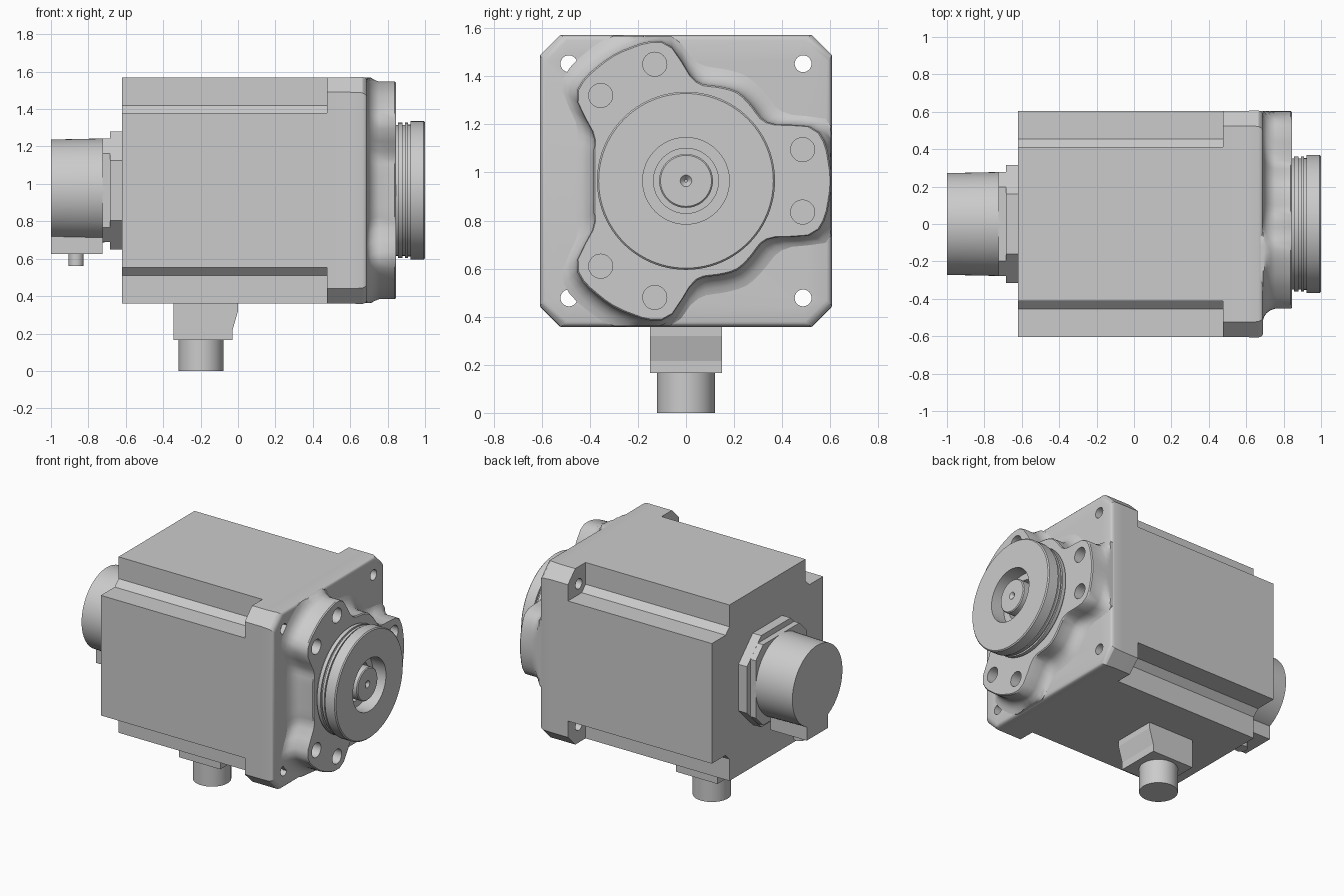
import bpy, bmesh
from math import sin, cos, pi, radians

if "Cube" in bpy.data.objects:
    bpy.data.objects.remove(bpy.data.objects["Cube"])

CZ = 0.965  # height of the motor axis


def loft(name, rings):
    """Skin a list of equal-length vertex rings and cap both ends."""
    bm = bmesh.new()
    vr = [[bm.verts.new(p) for p in r] for r in rings]
    n = len(vr[0])
    for a, b in zip(vr, vr[1:]):
        for i in range(n):
            j = (i + 1) % n
            bm.faces.new((a[i], a[j], b[j], b[i]))
    bm.faces.new(vr[0][::-1])
    bm.faces.new(vr[-1])
    bmesh.ops.recalc_face_normals(bm, faces=bm.faces)
    me = bpy.data.meshes.new(name)
    bm.to_mesh(me)
    bm.free()
    ob = bpy.data.objects.new(name, me)
    bpy.context.collection.objects.link(ob)
    return ob


def activate(ob):
    bpy.ops.object.select_all(action='DESELECT')
    ob.select_set(True)
    bpy.context.view_layer.objects.active = ob


def smooth(ob, angle=30):
    activate(ob)
    bpy.ops.object.shade_smooth_by_angle(angle=radians(angle))
    return ob


def ring_x(pts, x):
    return [(x, y, CZ + z) for y, z in pts]


def circle(r, n=64):
    return [(r * cos(2 * pi * i / n), r * sin(2 * pi * i / n)) for i in range(n)]


def octagon(h, c):
    q = [(h, c - h), (h, h - c), (h - c, h), (c - h, h)]
    return q + [(-y, -z) for y, z in q]


def lathe_x(name, profile, n=64):
    return smooth(loft(name, [ring_x(circle(r, n), x) for x, r in profile]))


def cylinder_z(name, x, r, z0, z1):
    return smooth(loft(name, [[(x + a, b, z) for a, b in circle(r, 48)] for z in (z0, z1)]))


def box(name, lo, hi):
    q = [(lo[0], lo[1]), (hi[0], lo[1]), (hi[0], hi[1]), (lo[0], hi[1])]
    return loft(name, [[(x, y, z) for x, y in q] for z in (lo[2], hi[2])])


def drill(ob, centres, r, x0, x1):
    """Cut round holes along x."""
    for y, z in centres:
        c = loft("drill_cutter", [ring_x([(y + a, z + b) for a, b in circle(r, 32)], x)
                                  for x in (x0, x1)])
        c.hide_render = True
        m = ob.modifiers.new("hole", 'BOOLEAN')
        m.operation, m.object, m.solver = 'DIFFERENCE', c, 'EXACT'
        activate(ob)
        bpy.ops.object.modifier_apply(modifier=m.name)
        bpy.data.objects.remove(c)


# Main housing: square with stepped corners
H, A, B = 0.605, 0.455, 0.413
corner = [(H, B), (A, B), (B, A), (B, H)]
outline = []
for k in range(4):
    for y, z in corner:
        for _ in range(k):
            y, z = -z, y
        outline.append((y, z))
loft("housing", [ring_x(outline, x) for x in (-0.62, 0.48)])

# Mounting flange with chamfered corners and rounded front edge
flange = loft("mounting_flange", [ring_x(octagon(h, c), x) for x, h, c in (
    (0.475, 0.605, 0.08), (0.6, 0.605, 0.08), (0.665, 0.607, 0.085),
    (0.68, 0.602, 0.088), (0.687, 0.595, 0.09), (0.69, 0.585, 0.09))])
drill(flange, [(s * 0.487, t * 0.487) for s in (-1, 1) for t in (-1, 1)], 0.035, 0.4, 0.8)
smooth(flange)

# Three-lobed boss, radius sampled every 4 degrees over half a lobe
half = [.605, .604, .602, .602, .599, .59, .56, .497, .443, .417,
        .408, .41, .415, .42, .425, .428]


def lobe_ring(x, off):
    pts = []
    for i in range(90):
        k = i % 30
        r = half[min(k, 30 - k)]
        a = radians(4 * i)
        if abs(i - 45) < 7:  # flat valley on the far side
            r = min(r, 0.385 / abs(cos(a)))
        r += off
        y, z = r * cos(a), r * sin(a)
        pts.append((max(-.603, min(.603, y)), max(-.603, min(.603, z))))
    return ring_x(pts, x)


boss = loft("three_lobe_boss", [lobe_ring(x, o) for x, o in (
    (0.66, 0.075), (0.69, 0.075), (0.697, 0.05), (0.71, 0.028),
    (0.73, 0.01), (0.755, 0.0), (0.838, 0.0), (0.845, -0.006))])
drill(boss, [(0.502 * cos(radians(120 * k + s)), 0.502 * sin(radians(120 * k + s)))
             for k in range(3) for s in (-15, 15)], 0.05, 0.74, 0.9)
smooth(boss, 35)

# Grooved pilot with central recess
lathe_x("pilot_ring", [
    (0.82, .35), (0.855, .35), (0.855, .362), (0.88, .362), (0.88, .35), (0.893, .35),
    (0.893, .362), (0.91, .362), (0.91, .352), (0.922, .352), (0.922, .37), (0.993, .37),
    (1.0, .363), (1.0, .18), (0.9, .18), (0.9, .135), (0.85, .135)], 96)

# Output shaft with centre drilling
lathe_x("output_shaft", [(0.84, .112), (0.98, .112), (0.986, .106),
                         (0.986, .024), (0.965, .006)])

# Rear encoder: stacked plates, cap, foot and pin
loft("encoder_plate", [ring_x(octagon(0.315, 0.155), x) for x in (-0.685, -0.61)])
loft("encoder_inner_plate", [ring_x(octagon(0.277, 0.08), x) for x in (-0.725, -0.68)])
lathe_x("encoder_cap", [(-1.0, .272), (-0.715, .278)])
box("encoder_foot", (-1.0, -0.115, 0.625), (-0.725, 0.115, 0.80))
cylinder_z("encoder_pin", -0.865, 0.04, 0.56, 0.64)

# Power connector below the housing
side = [(-0.345, 0.165), (-0.03, 0.165), (-0.03, 0.215), (0.0, 0.32), (0.0, 0.37), (-0.345, 0.37)]
loft("connector_block", [[(x, y, z) for x, z in side] for y in (-0.15, 0.15)])
cylinder_z("connector_socket", -0.1975, 0.12, 0.0, 0.18)
